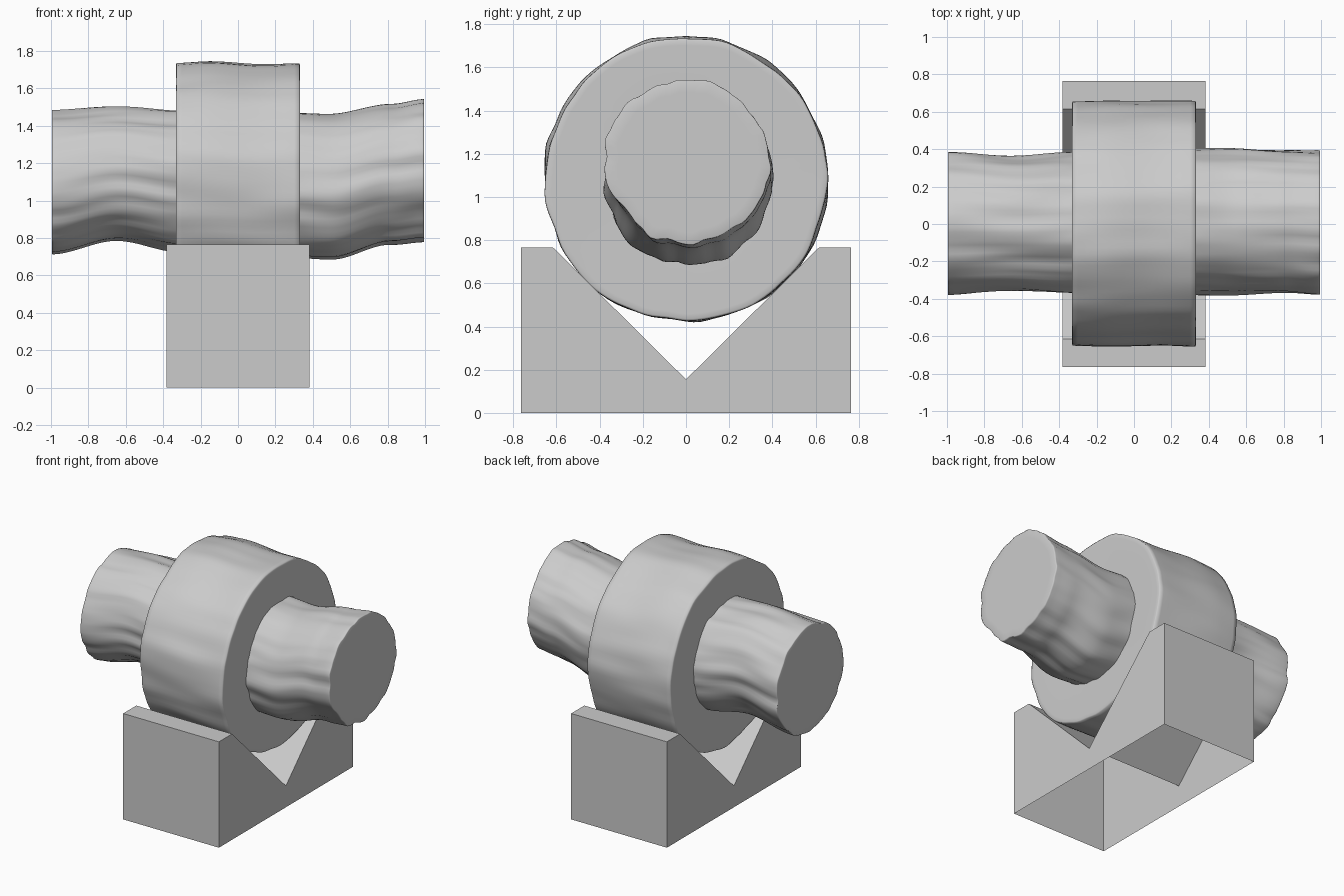
import bpy
import bmesh
import math
from mathutils import Vector, noise

cube = bpy.data.objects.get("Cube")
if cube:
    bpy.data.objects.remove(cube, do_unlink=True)

# One plain grey for everything
grey = bpy.data.materials.new("plain_grey")
grey.use_nodes = True
colour = (0.6, 0.6, 0.6, 1)
grey.diffuse_color = colour
grey.node_tree.nodes["Principled BSDF"].inputs["Base Color"].default_value = colour


def finish(name, bm):
    mesh = bpy.data.meshes.new(name)
    bm.to_mesh(mesh)
    bm.free()
    mesh.materials.append(grey)
    obj = bpy.data.objects.new(name, mesh)
    bpy.context.collection.objects.link(obj)
    return obj


def sample(path, x):
    """Ease between the (x, centre y, centre z, radius) stations."""
    for a, b in zip(path, path[1:]):
        if x <= b[0]:
            break
    t = min(max((x - a[0]) / (b[0] - a[0]), 0), 1)
    t = t * t * (3 - 2 * t)
    return [p + (q - p) * t for p, q in zip(a[1:], b[1:])]


def loft(name, path, rings, sides, ripple, detail):
    """Skin circular rings (x, radius factor), rippled along the grain."""
    bm = bmesh.new()
    loops = []
    for x, factor in rings:
        cy, cz, radius = sample(path, x)
        loop = []
        for i in range(sides):
            a = math.tau * i / sides
            c, s = math.cos(a), math.sin(a)
            bump = noise.noise(Vector((x * 1.5 + 7, c * detail, s * detail)))
            bump += 0.5 * noise.noise(Vector((x * 2, c * detail * 2, s * detail * 2 + 9)))
            r = (radius + ripple * bump) * factor
            loop.append(bm.verts.new((x, cy + r * c, cz + r * s)))
        loops.append(loop)
    for low, high in zip(loops, loops[1:]):
        for i in range(sides):
            j = (i + 1) % sides
            bm.faces.new((low[i], low[j], high[j], high[i]))
    # Close a loop that has shrunk to the axis
    bmesh.ops.remove_doubles(bm, verts=bm.verts[:], dist=0.0005)
    bmesh.ops.recalc_face_normals(bm, faces=bm.faces[:])
    for f in bm.faces:
        f.smooth = True
    return finish(name, bm)


# Bent shafts, each with a flat outer end
right_path = [(-1, 0.008, 1.095, 0.38), (-0.65, 0.003, 1.14, 0.357),
              (-0.3, 0.01, 1.1, 0.375)]
left_path = [(0.3, 0.015, 1.083, 0.388), (0.5, 0.015, 1.072, 0.388),
             (0.82, 0.015, 1.14, 0.375), (1, 0.008, 1.163, 0.378)]
steps = 24
for name, path, side in (("right_shaft", right_path, -1), ("left_shaft", left_path, 1)):
    rings = [(side * (0.32 + 0.665 * i / steps), 1) for i in range(steps + 1)]
    rings += [(side * 0.993, 0.998), (side * 0.995, 0.985),
              (side * 0.995, 0.85), (side * 0.995, 0)]
    loft(name, path, rings, 96, 0.022, 3)

# Broad wheel, open where the shafts pass through
wheel_path = [(-0.34, 0.002, 1.08, 0.653), (-0.15, 0.003, 1.086, 0.658),
              (0.12, 0.003, 1.078, 0.654), (0.34, 0.002, 1.082, 0.655)]
face = [(-0.328, 0.53), (-0.33, 0.65), (-0.332, 0.95), (-0.332, 0.985), (-0.328, 0.998)]
wheel_rings = face + [(-0.3 + 0.05 * i, 1) for i in range(13)]
wheel_rings += [(-x, r) for x, r in reversed(face)]
loft("wheel", wheel_path, wheel_rings, 128, 0.016, 3)

# V-notched support block, hollow with no underside
bm = bmesh.new()
half = [(0.765, 0), (0.765, 0.765), (0.615, 0.765)]
outline = half + [(0, 0.155)] + [(-y, z) for y, z in reversed(half)]
front, back = [[bm.verts.new((x, y, z)) for y, z in outline] for x in (-0.383, 0.383)]
for i in range(len(outline) - 1):
    bm.faces.new((front[i], front[i + 1], back[i + 1], back[i]))
bm.faces.new(front)
bm.faces.new(back)
bmesh.ops.recalc_face_normals(bm, faces=bm.faces[:])
finish("notched_support_block", bm)
